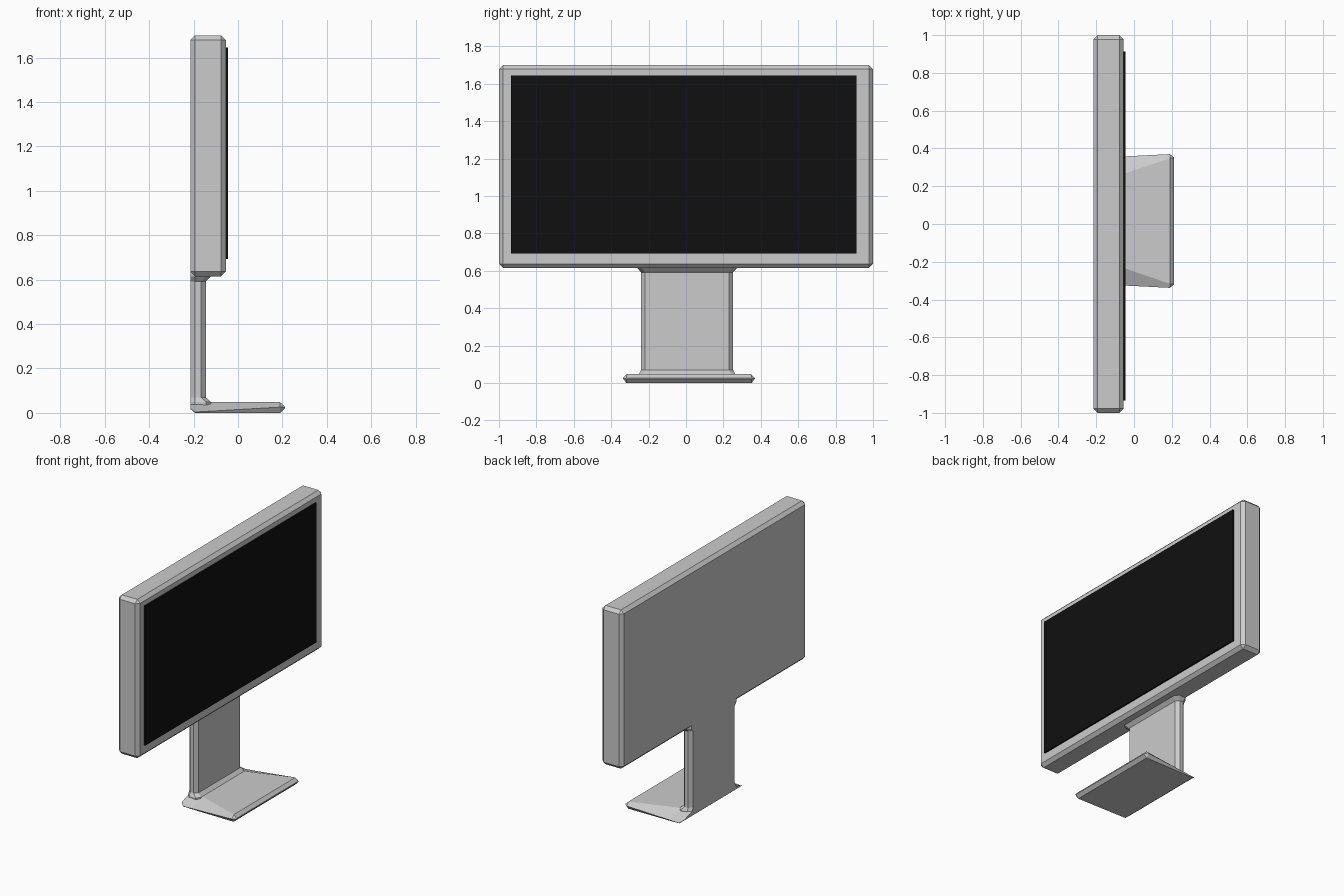
import bpy, bmesh

if "Cube" in bpy.data.objects:
    bpy.data.objects.remove(bpy.data.objects["Cube"])


def add_mesh(name, bm):
    bmesh.ops.recalc_face_normals(bm, faces=bm.faces[:])
    me = bpy.data.meshes.new(name)
    bm.to_mesh(me)
    bm.free()
    ob = bpy.data.objects.new(name, me)
    bpy.context.collection.objects.link(ob)
    return ob


def box(name, lo, hi):
    bm = bmesh.new()
    bmesh.ops.create_cube(bm, size=1)
    for v in bm.verts:
        v.co = [l + (c + 0.5) * (h - l) for c, l, h in zip(v.co, lo, hi)]
    return add_mesh(name, bm)


def loft(name, rings):
    bm = bmesh.new()
    loops = [[bm.verts.new(p) for p in ring] for ring in rings]
    n = len(loops[0])
    for a, b in zip(loops, loops[1:]):
        for i in range(n):
            j = (i + 1) % n
            bm.faces.new((a[i], a[j], b[j], b[i]))
    bm.faces.new(loops[0])
    bm.faces.new(loops[-1])
    return add_mesh(name, bm)


# Screen housing: box with single chamfer on all edges
housing = box("screen_housing", (-0.215, -1, 0.615), (-0.055, 1, 1.70))
bevel = housing.modifiers.new("chamfer", 'BEVEL')
bevel.width = 0.022
bevel.segments = 1

# Black display panel, slightly proud of the housing
panel = box("display_panel", (-0.06, -0.935, 0.693), (-0.045, 0.912, 1.645))
black = bpy.data.materials.new("black_panel")
black.diffuse_color = (0.005, 0.005, 0.005, 1)
black.use_nodes = True
black.node_tree.nodes["Principled BSDF"].inputs["Base Color"].default_value = black.diffuse_color
panel.data.materials.append(black)


# Stand column: chamfered rectangle flaring at both ends
def column_ring(z, half, front, cy=0.006, c=0.022):
    back = -0.215
    pts = [(back, half - c), (back + c, half), (front - c, half), (front, half - c)]
    return ([(x, cy + y, z) for x, y in pts]
            + [(x, cy - y, z) for x, y in reversed(pts)])


loft("stand_column", [column_ring(z, h, f) for z, h, f in (
    (0.02, 0.258, -0.122), (0.048, 0.258, -0.122), (0.07, 0.246, -0.145),
    (0.592, 0.246, -0.145), (0.615, 0.266, -0.122), (0.637, 0.266, -0.122))])


# Base foot: six-sided sections along x, each bottom / middle / top
def base_ring(x, *levels, cy=0.016):
    return ([(x, cy + h, z) for h, z in levels]
            + [(x, cy - h, z) for h, z in reversed(levels)])


loft("stand_base", [
    base_ring(-0.215, (0.315, 0.018), (0.312, 0.021), (0.225, 0.048)),
    base_ring(-0.193, (0.330, 0.0), (0.335, 0.004), (0.248, 0.048)),
    base_ring(-0.125, (0.332, 0.0), (0.338, 0.008), (0.225, 0.048)),
    base_ring(0.19, (0.335, 0.0), (0.354, 0.026), (0.332, 0.048)),
    base_ring(0.211, (0.334, 0.021), (0.337, 0.025), (0.334, 0.028)),
])
